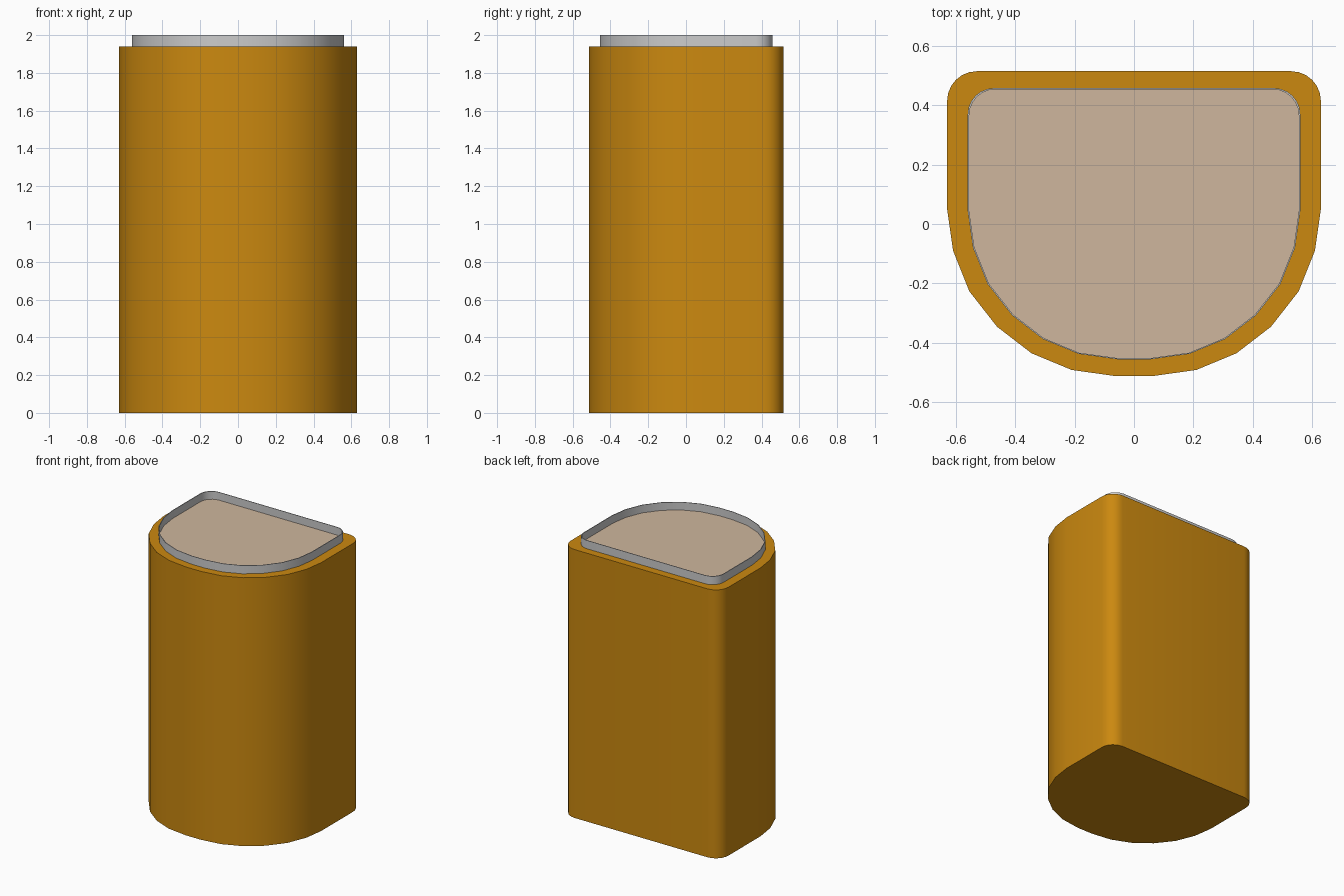
import bpy, bmesh, math

if "Cube" in bpy.data.objects:
    bpy.data.objects.remove(bpy.data.objects["Cube"])

BODY_TOP, TOP = 1.94, 2.0

# Right half of the outline, from front centre round to the flat back
half = [(0.06, -0.513), (0.21, -0.492), (0.345, -0.436), (0.462, -0.346),
        (0.555, -0.227), (0.61, -0.09), (0.63, 0.05)]
half += [(0.53 + 0.1 * math.cos(a), 0.415 + 0.1 * math.sin(a))
         for a in (math.radians(15 * i) for i in range(7))]
outline = half + [(-x, y) for x, y in reversed(half)]


def scaled(s):
    return [(x * s, y * s) for x, y in outline]


def make(name, loops, caps=(), closed=False, color=None):
    """Skin a stack of (scale, z) outlines; caps lists loops to fill."""
    bm = bmesh.new()
    rows = [[bm.verts.new((x, y, z)) for x, y in scaled(s)] for s, z in loops]
    n = len(outline)
    pairs = list(zip(rows, rows[1:])) + ([(rows[-1], rows[0])] if closed else [])
    for a, b in pairs:
        for i in range(n):
            j = (i + 1) % n
            bm.faces.new((a[i], a[j], b[j], b[i]))
    for c in caps:
        bm.faces.new(rows[c])
    bmesh.ops.recalc_face_normals(bm, faces=bm.faces)
    mesh = bpy.data.meshes.new(name)
    bm.to_mesh(mesh)
    bm.free()
    ob = bpy.data.objects.new(name, mesh)
    bpy.context.collection.objects.link(ob)
    if color:
        mat = bpy.data.materials.new(name + "_colour")
        mat.diffuse_color = (*color, 1)
        mat.use_nodes = True
        mat.node_tree.nodes["Principled BSDF"].inputs["Base Color"].default_value = mat.diffuse_color
        mesh.materials.append(mat)
    bpy.ops.object.select_all(action='DESELECT')
    ob.select_set(True)
    bpy.context.view_layer.objects.active = ob
    bpy.ops.object.shade_smooth_by_angle(angle=math.radians(35))
    return ob


# Solid D-shaped body
make("body", [(1, 0), (1, BODY_TOP)], caps=(0, 1), color=(0.6, 0.25, 0.005))
# Thin raised lip around the top
make("rim", [(0.89, BODY_TOP), (0.89, TOP), (0.882, TOP), (0.882, BODY_TOP)], closed=True)
# Pale panel set inside the lip
make("top_panel", [(0.882, BODY_TOP), (0.882, BODY_TOP + 0.003)], caps=(0, 1),
     color=(0.62, 0.47, 0.34))
